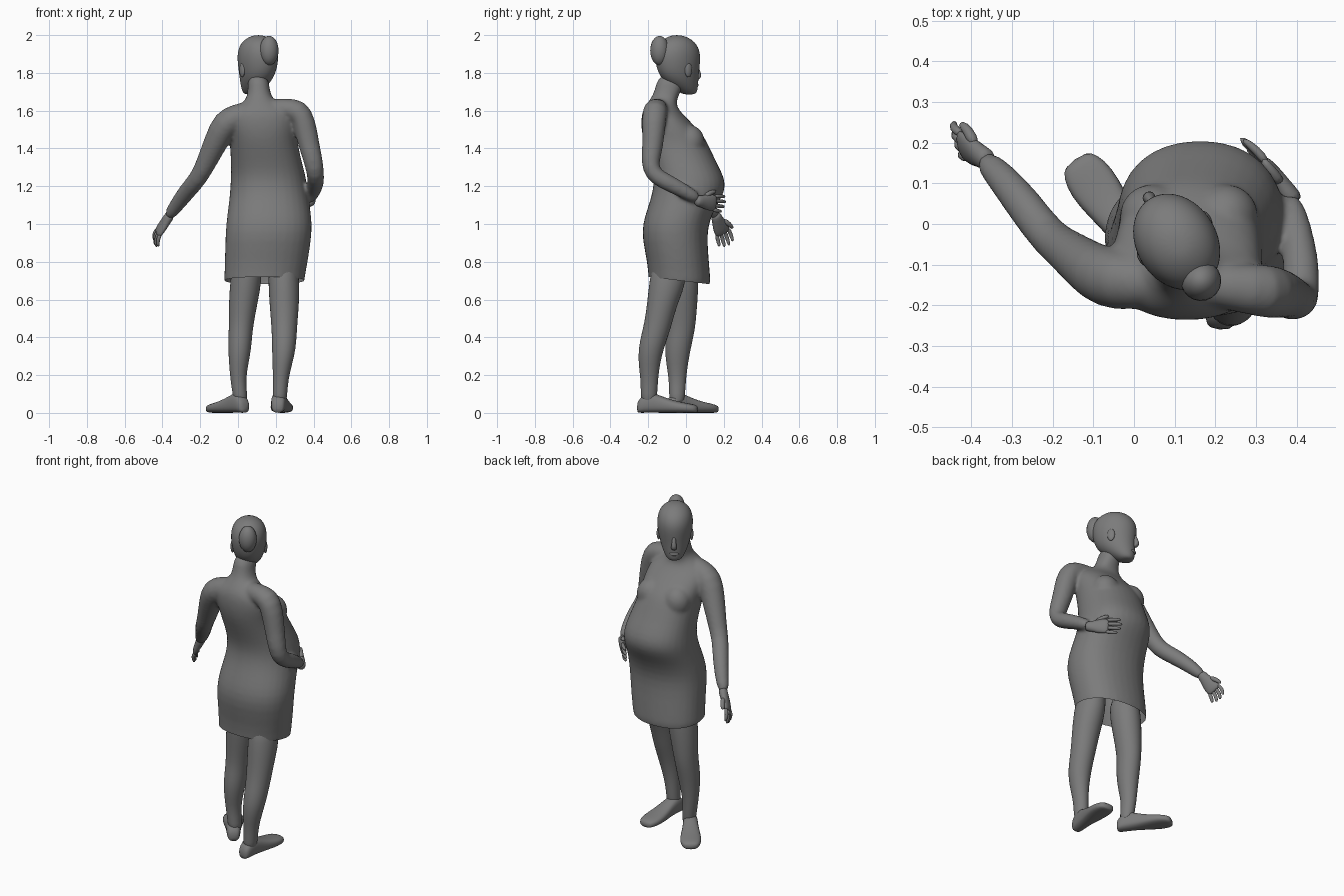
import bpy, bmesh, math
from mathutils import Vector, Matrix

if "Cube" in bpy.data.objects:
    bpy.data.objects.remove(bpy.data.objects["Cube"])

SIDES = 16


def loft(name, rings, smooth_levels=1):
    """Skin closed rings of points into a capped body."""
    bm = bmesh.new()
    loops = [[bm.verts.new(p) for p in ring] for ring in rings]
    n = len(loops[0])
    for a, b in zip(loops, loops[1:]):
        for i in range(n):
            bm.faces.new((a[i], a[(i + 1) % n], b[(i + 1) % n], b[i]))
    bm.faces.new(loops[0])
    bm.faces.new(loops[-1])
    bmesh.ops.recalc_face_normals(bm, faces=bm.faces)
    mesh = bpy.data.meshes.new(name)
    bm.to_mesh(mesh)
    bm.free()
    ob = bpy.data.objects.new(name, mesh)
    bpy.context.collection.objects.link(ob)
    mesh.shade_smooth()
    if smooth_levels:
        ob.modifiers.new("round", "SUBSURF").levels = smooth_levels
        ob.modifiers["round"].render_levels = smooth_levels
    return ob


def power(v, e):
    return math.copysign(abs(v) ** e, v)


def sections(name, rows, levels=1, e=1.0):
    """Stacked level sections: z, centre x, half width, back y, front y."""
    rings = []
    for z, cx, rx, yb, yf in rows:
        rings.append([(cx + rx * 1.02 * power(math.cos(t), e),
                       (yb + yf) / 2 + (yf - yb) * 0.51 * power(math.sin(t), e), z)
                      for t in (2 * math.pi * i / SIDES for i in range(SIDES))])
    return loft(name, rings, levels)


def tube(name, path, wide=None, n=12, levels=1):
    """Round or flattened tube: points are (position, half width, half thickness)."""
    pts = [Vector(p[0]) for p in path]
    rings = []
    for i, p in enumerate(path):
        d = (pts[min(i + 1, len(pts) - 1)] - pts[max(i - 1, 0)]).normalized()
        w = Vector(wide or (0.1, 0.99, 0.2))
        w = (w - d * w.dot(d)).normalized()
        v = d.cross(w)
        rings.append([pts[i] + w * p[1] * math.cos(t) + v * p[-1] * math.sin(t)
                      for t in (2 * math.pi * k / n for k in range(n))])
    return loft(name, rings, levels)


def ball(name, centre, size):
    bpy.ops.mesh.primitive_uv_sphere_add(segments=20, ring_count=12, radius=1, location=centre)
    ob = bpy.context.object
    ob.name, ob.scale = name, size
    bpy.ops.object.transform_apply(location=True, rotation=False, scale=True)
    ob.data.shade_smooth()
    return ob


def join(name, parts):
    bpy.ops.object.select_all(action='DESELECT')
    for p in parts:
        p.select_set(True)
    bpy.context.view_layer.objects.active = parts[0]
    bpy.ops.object.join()
    parts[0].name = name
    return parts[0]


def foot(name, heel, toe):
    heel, toe = Vector((*heel, 0)), Vector((*toe, 0))
    d = (toe - heel).normalized()
    s, length = Vector((d.y, -d.x, 0)), (toe - heel).length
    rings = []
    for t, hw, h in ((0, .026, .05), (.06, .038, .085), (.2, .042, .115), (.38, .045, .092),
                     (.58, .056, .068), (.78, .063, .054), (.93, .052, .046), (1, .032, .036)):
        ring = []
        for i in range(SIDES):
            a = 2 * math.pi * i / SIDES
            up = power(math.sin(a), .6)
            ring.append(heel + d * t * length + s * hw * math.cos(a) + Vector((0, 0, h / 2 * (1 + up))))
        rings.append(ring)
    return loft(name, rings)


def hand(name, wrist, d, w, curl):
    o, d, w, curl = Vector(wrist), Vector(d).normalized(), Vector(w), Vector(curl)
    w = (w - d * w.dot(d)).normalized()
    parts = [tube(name, [(o - d * .04, .03, .028), (o, .03, .025), (o + d * .035, .043, .023),
                         (o + d * .08, .046, .019), (o + d * .1, .04, .011)], w)]
    for i, l in enumerate((.07, .088, .093, .083)):
        off = w * (i - 1.5) * .023
        a = o + d * .08 + off
        b = a + d * l * .5 + off * .15
        c = b + (d + curl).normalized() * l * .55
        parts.append(tube("finger", [(a, .0125), (b, .0115), (c, .009)], w, 8))
    a = o + d * .02 + w * .025
    b = a + d * .035 + w * .03 + curl * .01
    parts.append(tube("thumb", [(a, .017), (b, .014), (b + d * .035 + w * .008, .01)], curl, 8))
    return join(name, parts)


# Torso with rounded belly, dress and neck
torso = sections("torso", [
    (.64, .138, .212, -.195, .13), (.70, .138, .212, -.197, .13), (.80, .15, .22, -.205, .122),
    (.92, .16, .228, -.232, .112), (1.0, .165, .228, -.23, .12), (1.08, .165, .218, -.205, .152),
    (1.14, .165, .21, -.185, .19), (1.20, .163, .204, -.172, .212), (1.26, .16, .197, -.172, .197),
    (1.33, .15, .188, -.19, .16), (1.42, .137, .18, -.22, .118), (1.47, .133, .183, -.232, .092),
    (1.52, .13, .186, -.238, .045), (1.58, .128, .18, -.236, -.015),
    (1.62, .122, .125, -.22, -.05), (1.66, .115, .07, -.19, -.05), (1.70, .11, .058, -.165, -.025),
    (1.80, .105, .056, -.15, .0)], 1, .9)
soft = [ball("bust", (x, .02, 1.435), (.082, .08, .09)) for x in (.045, .225)]

# Arms and shoulders: one hanging away, one bent to the belly
hanging_arm = tube("hanging_arm", [
    ((.10, -.14, 1.61), .055), ((.0, -.145, 1.57), .072), ((-.065, -.135, 1.54), .08),
    ((-.115, -.105, 1.44), .068), ((-.165, -.065, 1.33), .056), ((-.21, -.035, 1.24), .049),
    ((-.265, .04, 1.18), .049), ((-.325, .115, 1.10), .041), ((-.375, .165, 1.03), .031)])
bent_arm = tube("bent_arm", [
    ((.12, -.14, 1.61), .05), ((.24, -.155, 1.61), .06), ((.325, -.165, 1.605), .07),
    ((.352, -.17, 1.53), .066), ((.375, -.175, 1.42), .058), ((.40, -.19, 1.33), .053),
    ((.41, -.18, 1.265), .048), ((.413, -.11, 1.225), .048), ((.40, -.01, 1.175), .041),
    ((.378, .075, 1.125), .031)])

# Fuse the body into one skin and cut an open hem
body = join("dress_and_arms", [torso, *soft, hanging_arm, bent_arm])
remesh = body.modifiers.new("fuse", "REMESH")
remesh.mode, remesh.voxel_size, remesh.use_smooth_shade = 'VOXEL', .009, True
relax = body.modifiers.new("relax", "SMOOTH")
relax.factor, relax.iterations = .5, 12
bpy.ops.object.convert(target='MESH')
bm = bmesh.new()
bm.from_mesh(body.data)
bmesh.ops.bisect_plane(bm, geom=bm.verts[:] + bm.edges[:] + bm.faces[:], plane_co=(.14, -.03, .70),
                       plane_no=(0, .12, 1), clear_inner=True)
bm.to_mesh(body.data)
bm.free()
body.data.shade_smooth()

# Hands
hand("hanging_hand", (-.375, .166, 1.025), (-.5, .3, -.75), (-.3, .9, .35), (.8, .1, -.9))
hand("belly_hand", (.375, .08, 1.12), (-.6, .8, -.1), (.1, 0, 1), (-.6, .1, 0))

# Legs with knees and calves, and feet
sections("forward_leg", [
    (.84, .05, .075, -.12, .06), (.70, .043, .084, -.115, .068), (.58, .027, .076, -.105, .06),
    (.48, .018, .066, -.098, .052), (.42, .013, .063, -.103, .043), (.34, .009, .061, -.112, .025),
    (.26, .004, .051, -.105, .01), (.18, .0, .041, -.09, 0), (.10, .01, .038, -.09, -.005),
    (.04, .015, .036, -.085, -.01)])
sections("rear_leg", [
    (.84, .235, .07, -.165, .0), (.70, .243, .084, -.195, .008), (.58, .245, .078, -.205, -.045),
    (.48, .245, .07, -.22, -.072), (.42, .245, .066, -.235, -.09), (.34, .243, .063, -.252, -.118),
    (.26, .235, .052, -.252, -.138), (.18, .226, .041, -.24, -.148), (.10, .222, .038, -.24, -.152),
    (.04, .22, .036, -.235, -.16)])
foot("forward_foot", (.04, -.10), (-.145, .16))
foot("rear_foot", (.21, -.26), (.24, .065))

# Head, modelled facing +y and then turned
head = sections("head", [
    (1.685, 0, .03, .035, .09), (1.70, 0, .05, .0, .106), (1.75, 0, .075, -.08, .108),
    (1.80, 0, .09, -.12, .11), (1.86, 0, .1, -.135, .117), (1.91, 0, .1, -.137, .117),
    (1.955, 0, .087, -.118, .095), (1.985, 0, .058, -.08, .055), (2.0, 0, .02, -.04, .01)], 2)
nose = tube("nose", [((0, .104, 1.85), .009, .008), ((0, .114, 1.81), .012, .014),
                     ((0, .124, 1.782), .018, .018), ((0, .106, 1.764), .015, .008)], (1, 0, 0))
lips = ball("lips", (0, .1, 1.735), (.027, .014, .011))
ears = [ball("ear", (s * .092, .0, 1.815), (.011, .022, .038)) for s in (-1, 1)]
bun = ball("hair_bun", (0, -.122, 1.918), (.05, .05, .078))
turn = Matrix.Translation((.1, -.036, 0)) @ Matrix.Rotation(math.radians(32), 4, 'Z')
for part in (head, nose, lips, bun, *ears):
    part.data.transform(turn)

# Dark grey finish
grey = bpy.data.materials.new("dark_grey")
grey.diffuse_color = (.2, .2, .2, 1)
grey.use_nodes = True
grey.node_tree.nodes["Principled BSDF"].inputs["Base Color"].default_value = grey.diffuse_color
for ob in bpy.context.scene.objects:
    ob.data.materials.clear()
    ob.data.materials.append(grey)
